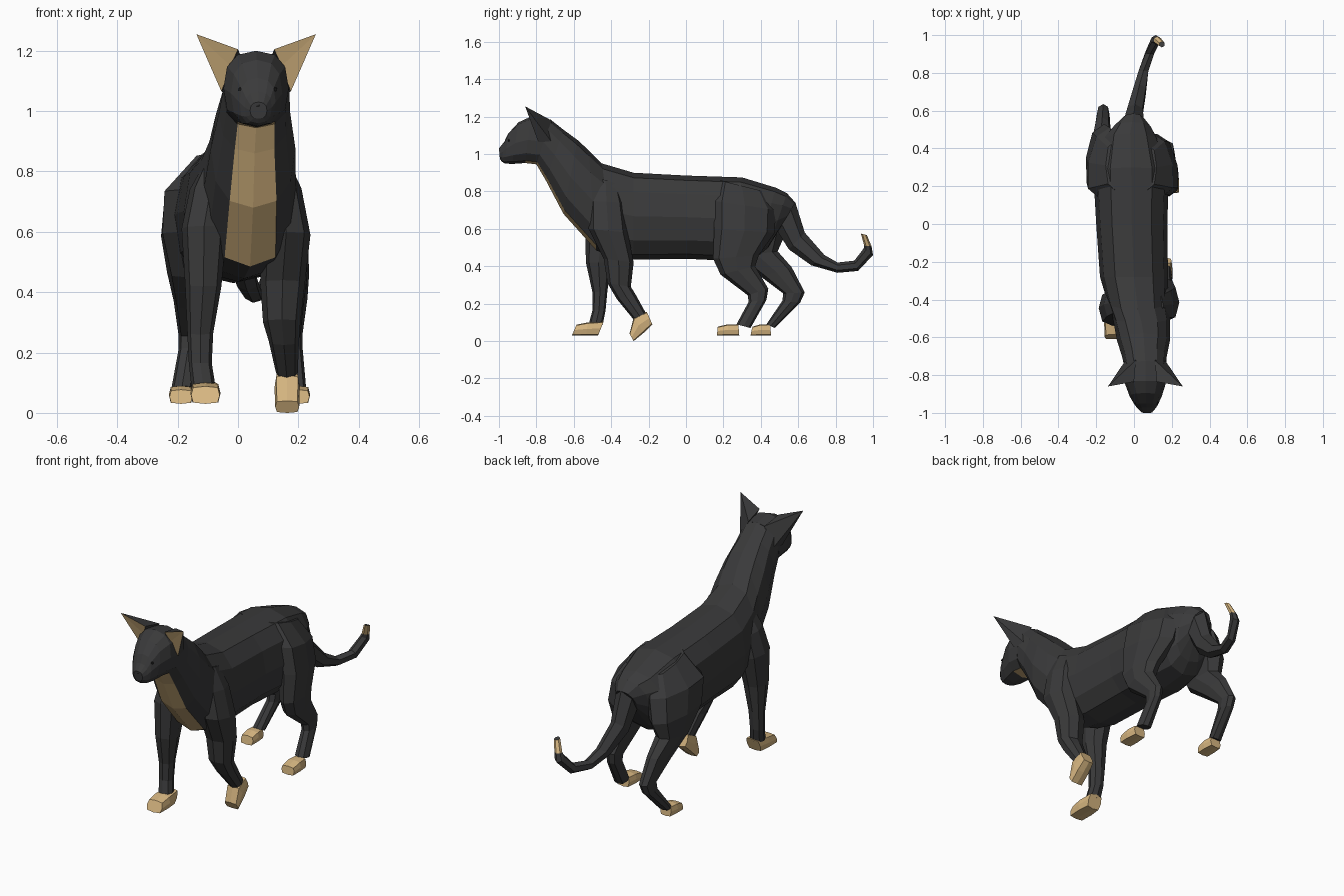
import bpy, bmesh, math
from mathutils import Vector


def material(name, rgb):
    m = bpy.data.materials.new(name)
    m.diffuse_color = (*rgb, 1)
    return m


COAT = material("charcoal coat", (0.042, 0.042, 0.043))
TAN = material("tan markings", (0.68, 0.47, 0.22))
EYE = material("black eye", (0.012, 0.012, 0.012))


def finish(name, bm, mats):
    bmesh.ops.recalc_face_normals(bm, faces=bm.faces)
    me = bpy.data.meshes.new(name)
    bm.to_mesh(me)
    bm.free()
    for m in mats:
        me.materials.append(m)
    ob = bpy.data.objects.new(name, me)
    bpy.context.collection.objects.link(ob)
    return ob


def loft(name, sections, sides=8, power=0.85, mats=(COAT,), rule=None):
    """Skin rings. Section = (y, z of one edge, y, z of the other edge,
    x centre, half width, optional x turn of the first edge)."""
    bm = bmesh.new()
    rings = []
    for y1, z1, y2, z2, x, w, *turn in sections:
        dx = turn[0] if turn else 0
        a, b = Vector((x + dx, y1, z1)), Vector((x - dx, y2, z2))
        mid, half = (a + b) / 2, (a - b) / 2
        ring = []
        for i in range(sides):
            t = 2 * math.pi * i / sides
            c, s = math.cos(t), math.sin(t)
            c = math.copysign(abs(c) ** power, c)
            s = math.copysign(abs(s) ** power, s) if abs(s) > 1e-6 else 0
            ring.append(bm.verts.new(mid + half * c + Vector((w * s, 0, 0))))
        rings.append(ring)
    for k in range(len(rings) - 1):
        for i in range(sides):
            j = (i + 1) % sides
            f = bm.faces.new((rings[k][i], rings[k][j], rings[k + 1][j], rings[k + 1][i]))
            if rule and rule(k, i):
                f.material_index = 1
    bm.faces.new(rings[0])
    bm.faces.new(rings[-1])
    return finish(name, bm, mats)


# Torso and neck, rump to throat, with the tan bib on the two lowest strips
nape = (-0.725, 1.185, -0.80, 0.945, 0.06, 0.11)
loft("torso_and_neck", [
    (0.585, 0.74, 0.50, 0.60, -0.005, 0.06),
    (0.54, 0.79, 0.44, 0.50, -0.01, 0.11),
    (0.48, 0.82, 0.38, 0.45, -0.02, 0.155),
    (0.30, 0.875, 0.22, 0.43, -0.015, 0.20),
    (0.0, 0.885, 0.0, 0.44, -0.012, 0.188),
    (-0.28, 0.90, -0.28, 0.435, 0.0, 0.18),
    (-0.45, 0.95, -0.38, 0.445, 0.02, 0.16),
    (-0.52, 1.02, -0.48, 0.485, 0.04, 0.152),
    (-0.58, 1.075, -0.655, 0.68, 0.05, 0.14),
    (-0.655, 1.13, -0.75, 0.86, 0.055, 0.118),
    nape], sides=12, power=0.85, mats=(COAT, TAN),
    rule=lambda k, i: k >= 7 and i in (5, 6))

# Head, with the bib running up under the jaw
loft("head", [
    nape,
    (-0.83, 1.20, -0.86, 0.952, 0.06, 0.108),
    (-0.895, 1.17, -0.93, 0.947, 0.062, 0.085),
    (-0.95, 1.11, -0.97, 0.95, 0.065, 0.06),
    (-0.972, 1.065, -0.985, 0.96, 0.067, 0.045),
    (-1.0, 1.03, -0.995, 0.975, 0.068, 0.028)],
    sides=12, power=0.8, mats=(COAT, TAN),
    rule=lambda k, i: k == 0 and i in (5, 6))

# Ears: hollow tan front turned outwards, dark back running into the neck
for side, name in ((-1, "left_ear"), (1, "right_ear")):
    bm = bmesh.new()
    tip, top, low, hollow, back_top, back_low = [
        bm.verts.new((0.06 + side * x, y, z)) for x, y, z in (
            (0.198, -0.86, 1.255), (0.06, -0.835, 1.205), (0.115, -0.79, 1.065),
            (0.085, -0.815, 1.15), (0.05, -0.72, 1.18), (0.10, -0.715, 1.06))]
    for f in ((tip, top, hollow), (tip, hollow, low)):
        bm.faces.new(f).material_index = 1
    for f in ((tip, back_top, top), (tip, back_low, back_top), (tip, low, back_low),
              (top, back_top, back_low, low), (top, low, hollow)):
        bm.faces.new(f)
    finish(name, bm, (COAT, TAN))

# Eyes and nose
for name, x, y, z, sx, sz in (("left_eye", 0.014, -0.947, 1.072, 0.016, 0.01),
                              ("right_eye", 0.116, -0.947, 1.072, 0.016, 0.01),
                              ("nose", 0.068, -0.993, 1.018, 0.014, 0.009)):
    bm = bmesh.new()
    bmesh.ops.create_icosphere(bm, subdivisions=1, radius=1)
    for v in bm.verts:
        v.co = (x + v.co.x * sx, y + v.co.y * 0.008, z + v.co.z * sz)
    finish(name, bm, (EYE,))

# Legs (front edge, back edge, x, half width), mid-stride so each one differs
loft("right_front_leg", [
    (-0.50, 0.88, -0.36, 0.84, 0.11, 0.045),
    (-0.52, 0.75, -0.33, 0.74, 0.135, 0.075),
    (-0.52, 0.60, -0.31, 0.58, 0.16, 0.08),
    (-0.44, 0.44, -0.28, 0.42, 0.148, 0.074),
    (-0.42, 0.31, -0.295, 0.29, 0.145, 0.062),
    (-0.37, 0.225, -0.27, 0.25, 0.152, 0.05),
    (-0.28, 0.115, -0.215, 0.15, 0.162, 0.036)])
loft("left_front_leg", [
    (-0.48, 0.86, -0.35, 0.82, -0.06, 0.045),
    (-0.51, 0.75, -0.34, 0.73, -0.09, 0.07),
    (-0.54, 0.62, -0.35, 0.60, -0.112, 0.075),
    (-0.535, 0.42, -0.40, 0.42, -0.115, 0.06),
    (-0.50, 0.26, -0.42, 0.27, -0.125, 0.043),
    (-0.50, 0.165, -0.43, 0.165, -0.125, 0.038),
    (-0.52, 0.09, -0.445, 0.09, -0.115, 0.04)])
loft("right_hind_leg", [
    (0.18, 0.86, 0.42, 0.80, 0.07, 0.05),
    (0.15, 0.75, 0.48, 0.70, 0.125, 0.08, 0.03),
    (0.15, 0.60, 0.475, 0.58, 0.155, 0.075, 0.03),
    (0.145, 0.44, 0.39, 0.46, 0.175, 0.06, 0.01),
    (0.185, 0.355, 0.37, 0.40, 0.178, 0.052),
    (0.33, 0.245, 0.44, 0.28, 0.18, 0.034),
    (0.335, 0.21, 0.43, 0.22, 0.182, 0.032),
    (0.27, 0.09, 0.345, 0.07, 0.19, 0.036)])
loft("left_hind_leg", [
    (0.18, 0.86, 0.44, 0.80, -0.10, 0.05),
    (0.14, 0.74, 0.51, 0.70, -0.158, 0.085, -0.03),
    (0.17, 0.60, 0.53, 0.57, -0.178, 0.077, -0.02),
    (0.26, 0.45, 0.49, 0.48, -0.175, 0.06),
    (0.40, 0.345, 0.565, 0.395, -0.168, 0.045),
    (0.52, 0.255, 0.635, 0.26, -0.163, 0.034),
    (0.515, 0.215, 0.61, 0.205, -0.165, 0.032),
    (0.43, 0.09, 0.475, 0.07, -0.185, 0.036)])


# Paws: boxy tan blocks, heel to toe
def paw(name, x, w, profile):
    loft(name, [(*p, x, w * s) for p, s in zip(profile, (0.85, 1.0, 0.95))],
         power=0.45, mats=(TAN,))


paw("right_front_paw", 0.163, 0.042, ((-0.21, 0.157, -0.18, 0.09),
                                      (-0.28, 0.125, -0.225, 0.045), (-0.302, 0.04, -0.28, 0.0)))
paw("left_front_paw", -0.108, 0.05, ((-0.44, 0.105, -0.47, 0.03),
                                     (-0.525, 0.10, -0.535, 0.03), (-0.585, 0.088, -0.61, 0.03)))
paw("right_hind_paw", 0.197, 0.042, ((0.28, 0.09, 0.285, 0.03),
                                     (0.225, 0.09, 0.225, 0.03), (0.17, 0.077, 0.165, 0.03)))
paw("left_hind_paw", -0.189, 0.04, ((0.45, 0.09, 0.455, 0.03),
                                    (0.40, 0.09, 0.40, 0.03), (0.355, 0.077, 0.345, 0.03)))

# Tail sweeping back and up, with a tan tip
loft("tail", [
    (0.585, 0.74, 0.48, 0.60, 0.0, 0.06),
    (0.635, 0.58, 0.55, 0.49, 0.005, 0.047),
    (0.74, 0.46, 0.67, 0.405, 0.03, 0.038),
    (0.81, 0.42, 0.81, 0.365, 0.05, 0.03),
    (0.90, 0.43, 0.92, 0.375, 0.085, 0.027),
    (0.95, 0.495, 1.0, 0.46, 0.115, 0.025),
    (0.953, 0.51, 0.992, 0.507, 0.125, 0.021),
    (0.935, 0.575, 0.967, 0.567, 0.148, 0.016)],
    sides=6, power=1.0, mats=(COAT, TAN), rule=lambda k, i: k == 6)
